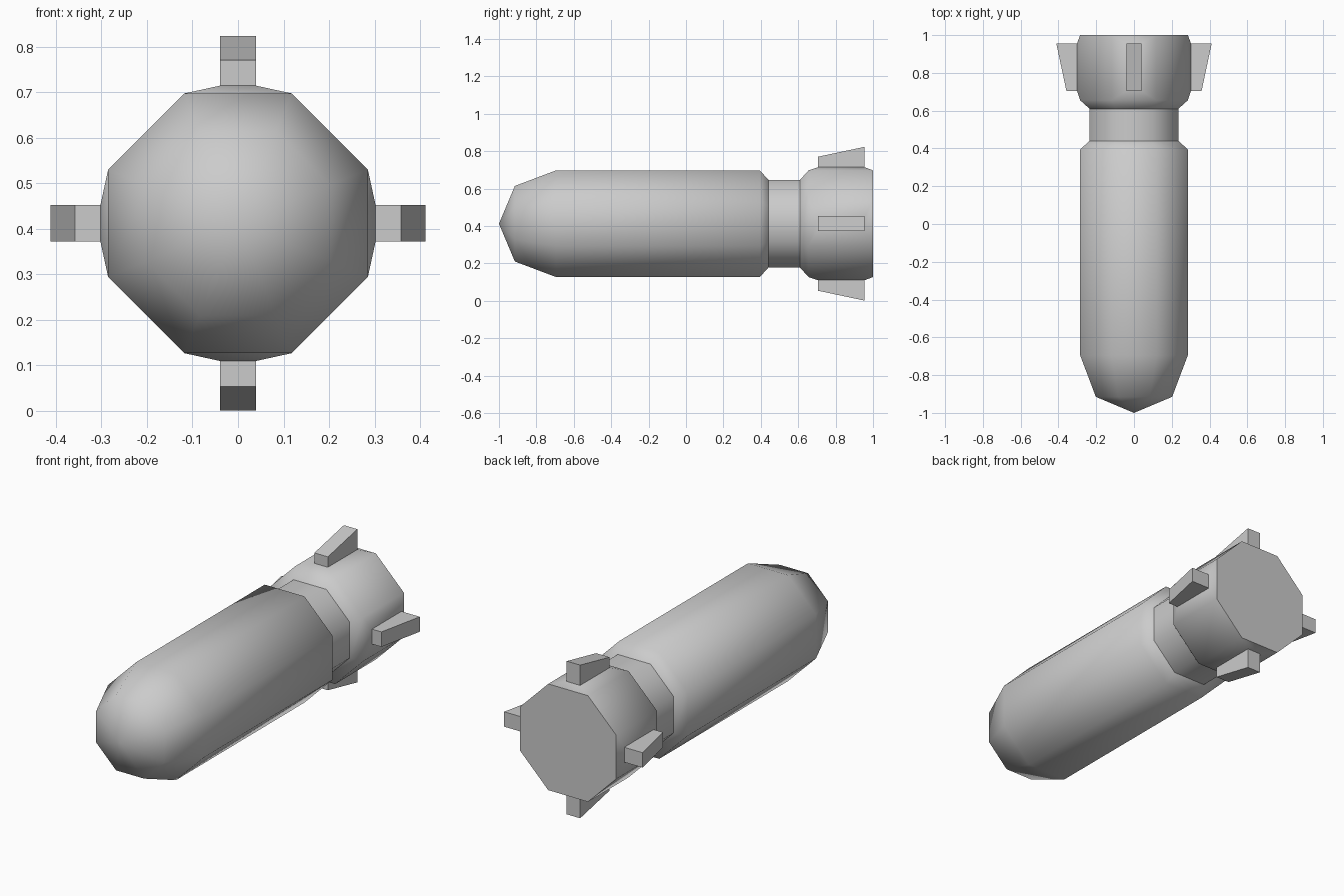
import bpy, bmesh, math
from mathutils import Vector

cube = bpy.data.objects.get("Cube")
if cube:
    bpy.data.objects.remove(cube, do_unlink=True)

SIDES = 8
AXIS_Z = 0.412
FLAT = 0.285      # half width across flats of the full section

grey = bpy.data.materials.new("plain_grey")
grey.use_nodes = True
grey.diffuse_color = (0.6, 0.6, 0.6, 1)
grey.node_tree.nodes["Principled BSDF"].inputs["Base Color"].default_value = (0.6, 0.6, 0.6, 1)


def ring(bm, y, flat):
    """Octagon across the y axis with flats on top, bottom and sides."""
    radius = flat / math.cos(math.pi / SIDES)
    angles = [math.tau * (i + 0.5) / SIDES for i in range(SIDES)]
    return [bm.verts.new((radius * math.cos(a), y, radius * math.sin(a))) for a in angles]


def loft(bm, sections):
    """Skin a run of octagons and return the rings and the last band of faces."""
    rings = [ring(bm, y, flat) for y, flat in sections]
    for a, b in zip(rings, rings[1:]):
        band = [bm.faces.new((a[i], a[(i + 1) % SIDES], b[(i + 1) % SIDES], b[i]))
                for i in range(SIDES)]
    return rings, band


def finish(bm, name):
    bmesh.ops.translate(bm, verts=bm.verts[:], vec=(0, 0, AXIS_Z))
    for f in bm.faces:
        f.smooth = True
    # Outward winding, also for the open shells
    bm.normal_update()
    bmesh.ops.recalc_face_normals(bm, faces=bm.faces[:])
    mesh = bpy.data.meshes.new(name)
    bm.to_mesh(mesh)
    bm.free()
    mesh.materials.append(grey)
    mesh.set_sharp_from_angle(angle=math.radians(60))
    obj = bpy.data.objects.new(name, mesh)
    bpy.context.collection.objects.link(obj)
    return obj


# Main body with pointed nose and rear shoulder
bm = bmesh.new()
rings, _ = loft(bm, [(-0.915, 0.202), (-0.695, FLAT), (0.395, FLAT), (0.44, 0.235)])
tip = bm.verts.new((0, -1, 0))
for i in range(SIDES):
    bm.faces.new((tip, rings[0][(i + 1) % SIDES], rings[0][i]))
finish(bm, "body")

# Narrow neck
bm = bmesh.new()
loft(bm, [(0.44, 0.235), (0.61, 0.235)])
finish(bm, "neck")

# Tail with a closed end and four raked fins drawn out of its flat panels
bm = bmesh.new()
rings, panels = loft(bm, [(0.61, 0.235), (0.655, FLAT), (1.0, FLAT)])
bm.faces.new(rings[-1])


def shape_fin(face, out, front_height, rear_height):
    """Place the four corners of a fin section at the given heights."""
    side = Vector((out.z, 0, -out.x))
    middle = face.calc_center_median()
    places = []
    for v in face.verts:
        rear = v.co.y > middle.y
        s = 1 if v.co.dot(side) > 0 else -1
        co = out * (rear_height if rear else front_height) + side * (0.04 * s)
        co.y = 0.955 if rear else 0.705
        places.append((v, co))
    for v, co in places:
        v.co = co


bm.normal_update()
for face in panels:
    centre = face.calc_center_median()
    out = Vector((centre.x, 0, centre.z)).normalized()
    if max(abs(out.x), abs(out.z)) < 0.9:
        continue
    bmesh.ops.inset_individual(bm, faces=[face], thickness=0.05)
    shape_fin(face, out, 0.302, 0.302)
    top = bmesh.ops.extrude_discrete_faces(bm, faces=[face])["faces"][0]
    shape_fin(top, out, 0.358, 0.411)
finish(bm, "tail_with_fins")
